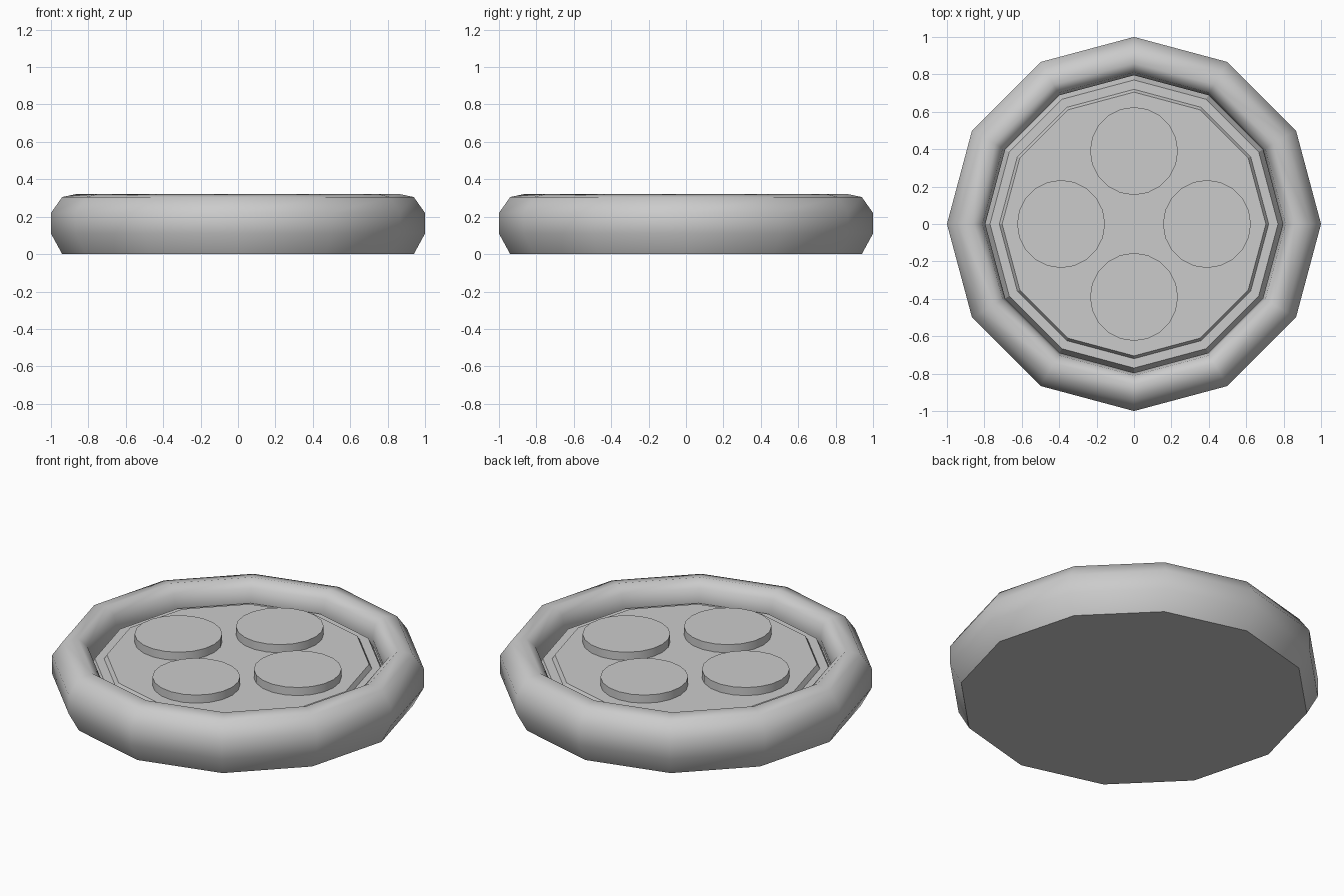
import bpy, bmesh, math

cube = bpy.data.objects.get("Cube")
if cube:
    bpy.data.objects.remove(cube, do_unlink=True)

grey = bpy.data.materials.new("light_grey")
grey.use_nodes = True
colour = (0.6, 0.6, 0.6, 1)
grey.diffuse_color = colour
grey.node_tree.nodes["Principled BSDF"].inputs["Base Color"].default_value = colour


def lathe(name, profile, sides, angle, centre=(0, 0)):
    """Spin an (r, z) profile about a vertical axis, capping both open ends."""
    bm = bmesh.new()
    rings = []
    for r, z in profile:
        ring = []
        for i in range(sides):
            a = math.tau * i / sides
            ring.append(bm.verts.new((r * math.cos(a), r * math.sin(a), z)))
        rings.append(ring)
    for low, high in zip(rings, rings[1:]):
        for i in range(sides):
            j = (i + 1) % sides
            bm.faces.new((low[i], low[j], high[j], high[i]))
    bm.faces.new(rings[0][::-1])
    bm.faces.new(rings[-1])
    mesh = bpy.data.meshes.new(name)
    bm.to_mesh(mesh)
    bm.free()
    mesh.materials.append(grey)
    obj = bpy.data.objects.new(name, mesh)
    obj.location = (*centre, 0)
    bpy.context.collection.objects.link(obj)
    bpy.ops.object.select_all(action="DESELECT")
    obj.select_set(True)
    bpy.context.view_layer.objects.active = obj
    bpy.ops.object.shade_smooth_by_angle(angle=math.radians(angle))
    return obj


# Rounded outer rim with a flat base and a recessed middle
lathe("rim", [(0.94, 0), (1, 0.11), (1, 0.22), (0.94, 0.305), (0.86, 0.322),
              (0.81, 0.28), (0.795, 0.2), (0.81, 0.14)], 12, 58)

# Stepped plate set inside the rim
lathe("inner_plate", [(0.8, 0.13), (0.8, 0.15), (0.77, 0.21), (0.72, 0.21),
                      (0.705, 0.235)], 12, 25)

# Four raised round studs
for k, side in enumerate(("left", "back", "right", "front")):
    a = k * math.pi / 2
    lathe(side + "_stud", [(0.235, 0.23), (0.235, 0.283)], 20, 30,
          (0.39 * math.cos(a), 0.39 * math.sin(a)))
